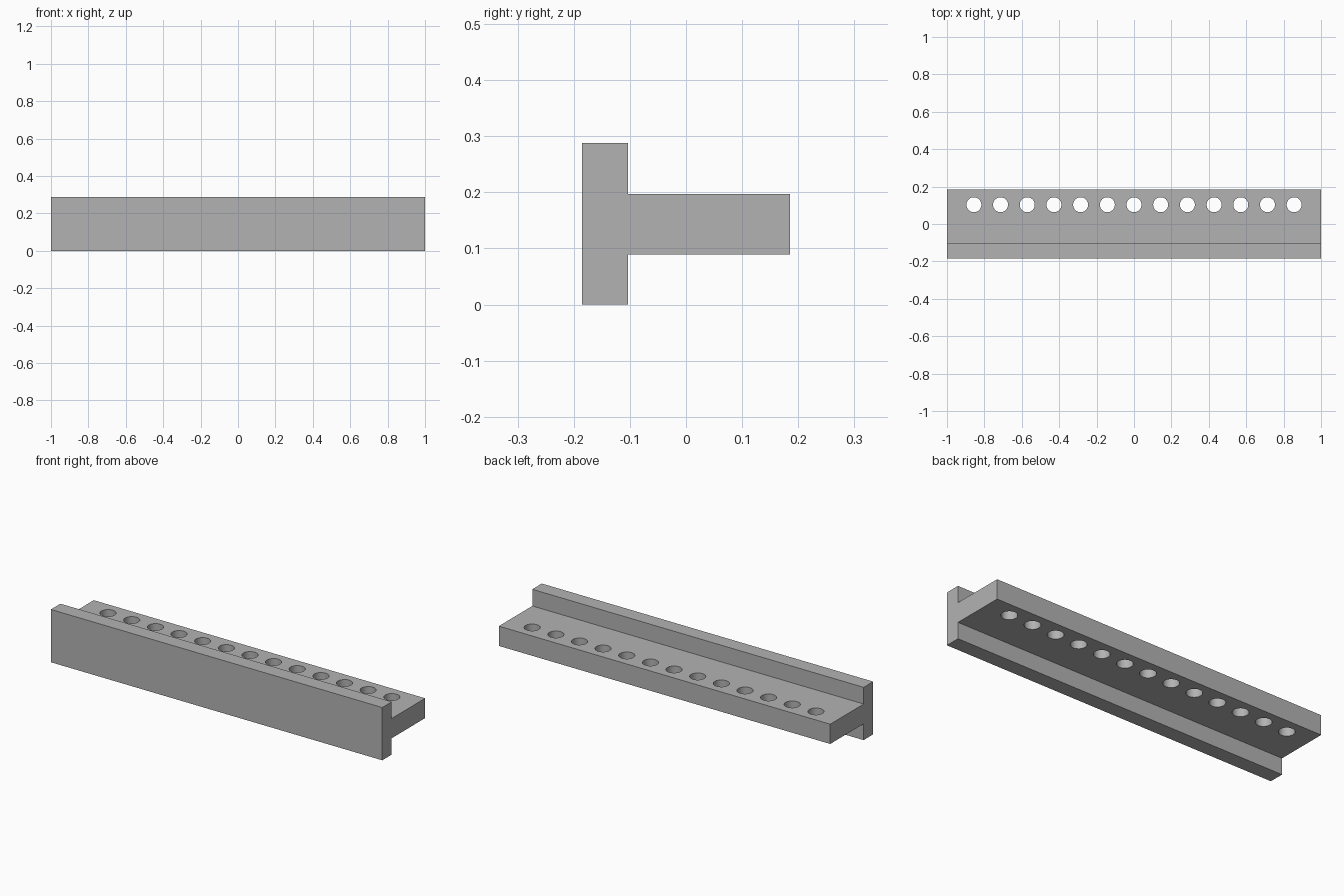
import bpy
import bmesh
import math
from mathutils import Matrix, Vector

cube = bpy.data.objects.get("Cube")
if cube:
    bpy.data.objects.remove(cube, do_unlink=True)

LENGTH = 2.0
FRONT, STEP, BACK = -0.185, -0.103, 0.185     # depth of plate face, plate back, web end
HEIGHT, WEB_LOW, WEB_HIGH = 0.288, 0.089, 0.197
HOLES, PITCH, HOLE_Y, RADIUS = 13, 0.1427, 0.103, 0.04

grey = bpy.data.materials.new("plain grey")
grey.use_nodes = True
colour = (0.45, 0.45, 0.45, 1)
grey.diffuse_color = colour
grey.node_tree.nodes["Principled BSDF"].inputs["Base Color"].default_value = colour


def add_object(name, bm):
    mesh = bpy.data.meshes.new(name)
    bmesh.ops.recalc_face_normals(bm, faces=bm.faces)
    bm.to_mesh(mesh)
    bm.free()
    mesh.materials.append(grey)
    obj = bpy.data.objects.new(name, mesh)
    bpy.context.collection.objects.link(obj)
    return obj


# T-shaped profile extruded along the rail
profile = [(FRONT, 0), (STEP, 0), (STEP, WEB_LOW), (BACK, WEB_LOW),
           (BACK, WEB_HIGH), (STEP, WEB_HIGH), (STEP, HEIGHT), (FRONT, HEIGHT)]
bm = bmesh.new()
end = bm.faces.new([bm.verts.new((-LENGTH / 2, y, z)) for y, z in profile])
extruded = bmesh.ops.extrude_face_region(bm, geom=[end])["geom"]
bmesh.ops.translate(bm, vec=Vector((LENGTH, 0, 0)),
                    verts=[v for v in extruded if isinstance(v, bmesh.types.BMVert)])
rail = add_object("t_rail", bm)

# Row of round cutters through the web
bm = bmesh.new()
for i in range(HOLES):
    x = (i - (HOLES - 1) / 2) * PITCH
    bmesh.ops.create_cone(bm, cap_ends=True, segments=48, radius1=RADIUS,
                          radius2=RADIUS, depth=HEIGHT,
                          matrix=Matrix.Translation((x, HOLE_Y, HEIGHT / 2)))
cutter = add_object("hole_cutter", bm)
cutter.hide_render = True

# Drill the holes, then drop the cutter
drill = rail.modifiers.new("Holes", "BOOLEAN")
drill.operation = "DIFFERENCE"
drill.solver = "EXACT"
drill.object = cutter
bpy.ops.object.select_all(action="DESELECT")
rail.select_set(True)
bpy.context.view_layer.objects.active = rail
bpy.ops.object.modifier_apply(modifier=drill.name)
bpy.data.objects.remove(cutter, do_unlink=True)

# Smooth hole walls with crisp rims
bpy.ops.object.shade_smooth_by_angle(angle=math.radians(30))
